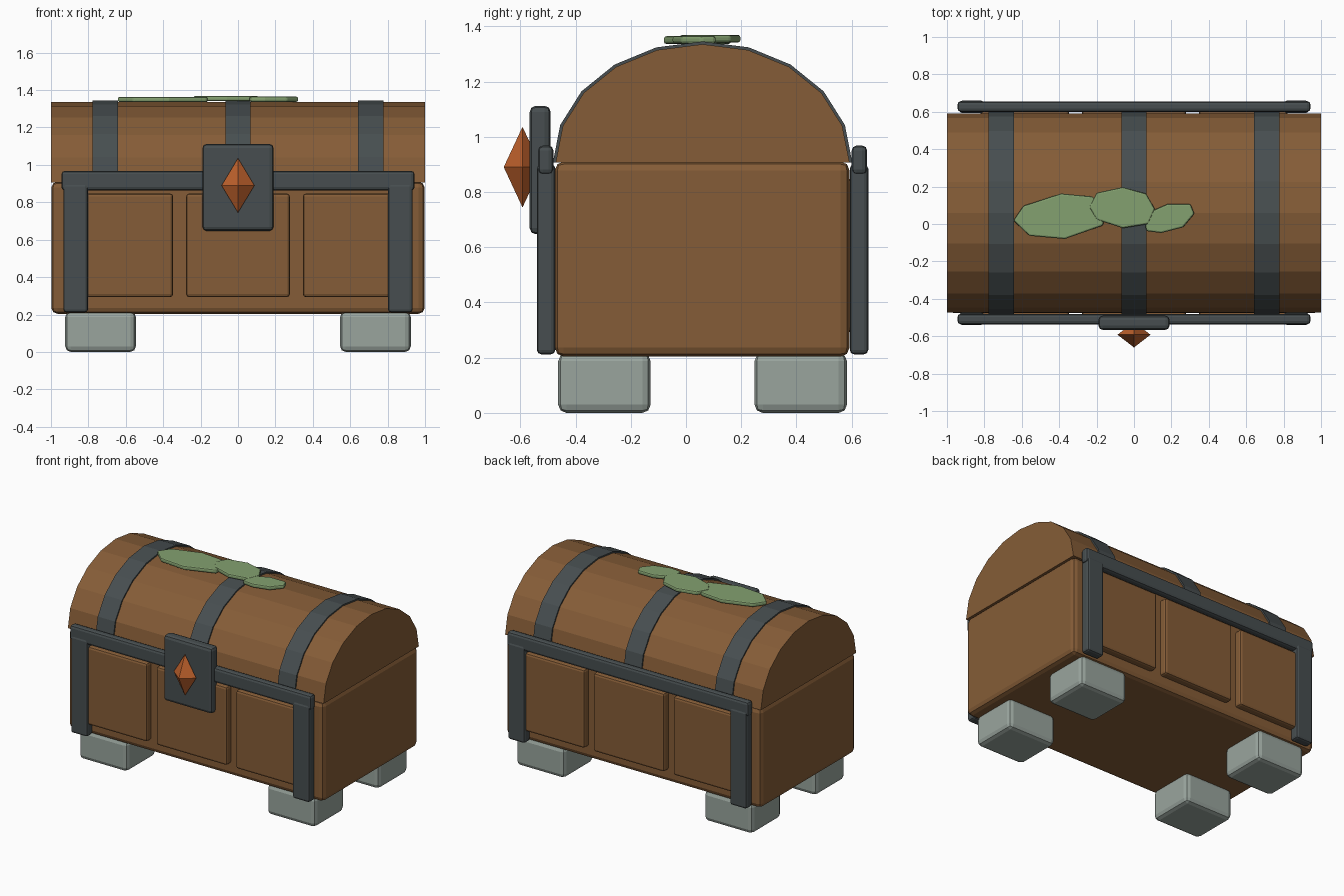
import bpy, bmesh
from math import cos, sin, pi

if "Cube" in bpy.data.objects:
    bpy.data.objects.remove(bpy.data.objects["Cube"])

CY = 0.06  # depth centre of the chest box


def material(name, rgb):
    m = bpy.data.materials.new(name)
    m.diffuse_color = (*rgb, 1)
    m.use_nodes = True
    m.node_tree.nodes["Principled BSDF"].inputs["Base Color"].default_value = m.diffuse_color
    return m


WOOD = material("wood", (0.235, 0.108, 0.038))
IRON = material("iron", (0.063, 0.076, 0.08))
STONE = material("stone", (0.32, 0.375, 0.34))
MOSS = material("moss", (0.23, 0.355, 0.16))
GEM = material("gem", (0.52, 0.12, 0.025))


def finish(bm, name, mat, bevel=0, segments=2):
    bmesh.ops.recalc_face_normals(bm, faces=bm.faces)
    me = bpy.data.meshes.new(name)
    bm.to_mesh(me)
    bm.free()
    me.materials.append(mat)
    ob = bpy.data.objects.new(name, me)
    bpy.context.collection.objects.link(ob)
    if bevel:
        mod = ob.modifiers.new("Bevel", 'BEVEL')
        mod.width, mod.segments = bevel, segments
    return ob


def box(name, mat, x, y, z, bevel):
    """Bevelled box from (min, max) ranges."""
    bm = bmesh.new()
    bmesh.ops.create_cube(bm, size=1)
    for v in bm.verts:
        v.co = [(a + b) / 2 + c * (b - a) for (a, b), c in zip((x, y, z), v.co)]
    return finish(bm, name, mat, bevel)


def prism(name, mat, base, offset, bevel=0, segments=2):
    """Extrude a closed polygon along an offset."""
    bm = bmesh.new()
    face = bm.faces.new([bm.verts.new(p) for p in base])
    ext = bmesh.ops.extrude_face_region(bm, geom=[face], use_keep_orig=True)
    moved = [g for g in ext["geom"] if isinstance(g, bmesh.types.BMVert)]
    bmesh.ops.translate(bm, verts=moved, vec=offset)
    return finish(bm, name, mat, bevel, segments)


def arch(x, grow=0):
    """Half ellipse of the lid, ten straight steps."""
    return [(x, CY + (0.532 + grow) * cos(pi * i / 10),
             0.907 + (0.428 + grow) * sin(pi * i / 10)) for i in range(11)]


# Chest body and domed lid
box("body", WOOD, (-0.998, 0.998), (-0.475, 0.592), (0.204, 0.91), 0.032)
prism("lid", WOOD, arch(-1), (2, 0, 0))

# Iron bands over the lid
for i, x in enumerate((-0.71, 0, 0.71)):
    prism(f"lid_band_{i + 1}", IRON, arch(x - 0.068, 0.01) + arch(x - 0.068, -0.005)[::-1],
          (0.136, 0, 0))

# Raised panels and iron frame on the front and back
for side, s in (("front", -1), ("back", 1)):
    def depth(a, b):
        return tuple(sorted((CY + s * a, CY + s * b)))
    for i, x in enumerate(((-0.82, -0.347), (-0.277, 0.277), (0.347, 0.82))):
        box(f"{side}_panel_{i + 1}", WOOD, x, depth(0.50, 0.583), (0.293, 0.847), 0.016)
    for label, x in (("left", (-0.934, -0.802)), ("right", (0.802, 0.934))):
        box(f"{side}_{label}_post", IRON, x, depth(0.533, 0.6), (0.212, 0.90), 0.016)
    box(f"{side}_rail", IRON, (-0.944, 0.944), depth(0.54, 0.596), (0.863, 0.968), 0.018)

# Stone feet
for fy, y in (("front", (-0.463, -0.128)), ("back", (0.248, 0.583))):
    for fx, x in (("left", (-0.924, -0.546)), ("right", (0.546, 0.924))):
        box(f"{fy}_{fx}_foot", STONE, x, y, (0, 0.217), 0.03)

# Lock plate and faceted gem
box("lock_plate", IRON, (-0.19, 0.19), (-0.566, -0.49), (0.647, 1.112), 0.022)
bm = bmesh.new()
ring = [bm.verts.new(p) for p in ((0.088, -0.592, 0.89), (0, -0.66, 0.89),
                                  (-0.088, -0.592, 0.89), (0, -0.524, 0.89))]
for z in (1.036, 0.744):
    tip = bm.verts.new((0, -0.592, z))
    for i in range(4):
        bm.faces.new((ring[i], ring[(i + 1) % 4], tip))
finish(bm, "lock_gem", GEM)

# Moss patches on top
patches = [
    (1.336, [(-0.645, 0.018), (-0.592, 0.097), (-0.39, 0.163), (-0.22, 0.147), (-0.16, 0.06),
             (-0.165, -0.008), (-0.37, -0.08), (-0.56, -0.063)]),
    (1.341, [(-0.24, 0.09), (-0.20, 0.167), (-0.06, 0.197), (0.066, 0.162), (0.112, 0.08),
             (0.077, 0.0), (-0.06, -0.022), (-0.20, 0.023)]),
    (1.337, [(0.06, -0.012), (0.09, 0.068), (0.18, 0.107), (0.302, 0.107), (0.323, 0.055),
             (0.262, -0.018), (0.145, -0.048), (0.067, -0.038)]),
]
for i, (z, pts) in enumerate(patches):
    prism(f"moss_{i + 1}", MOSS, [(x, y, z) for x, y in pts], (0, 0, 0.028), 0.009, 2)
